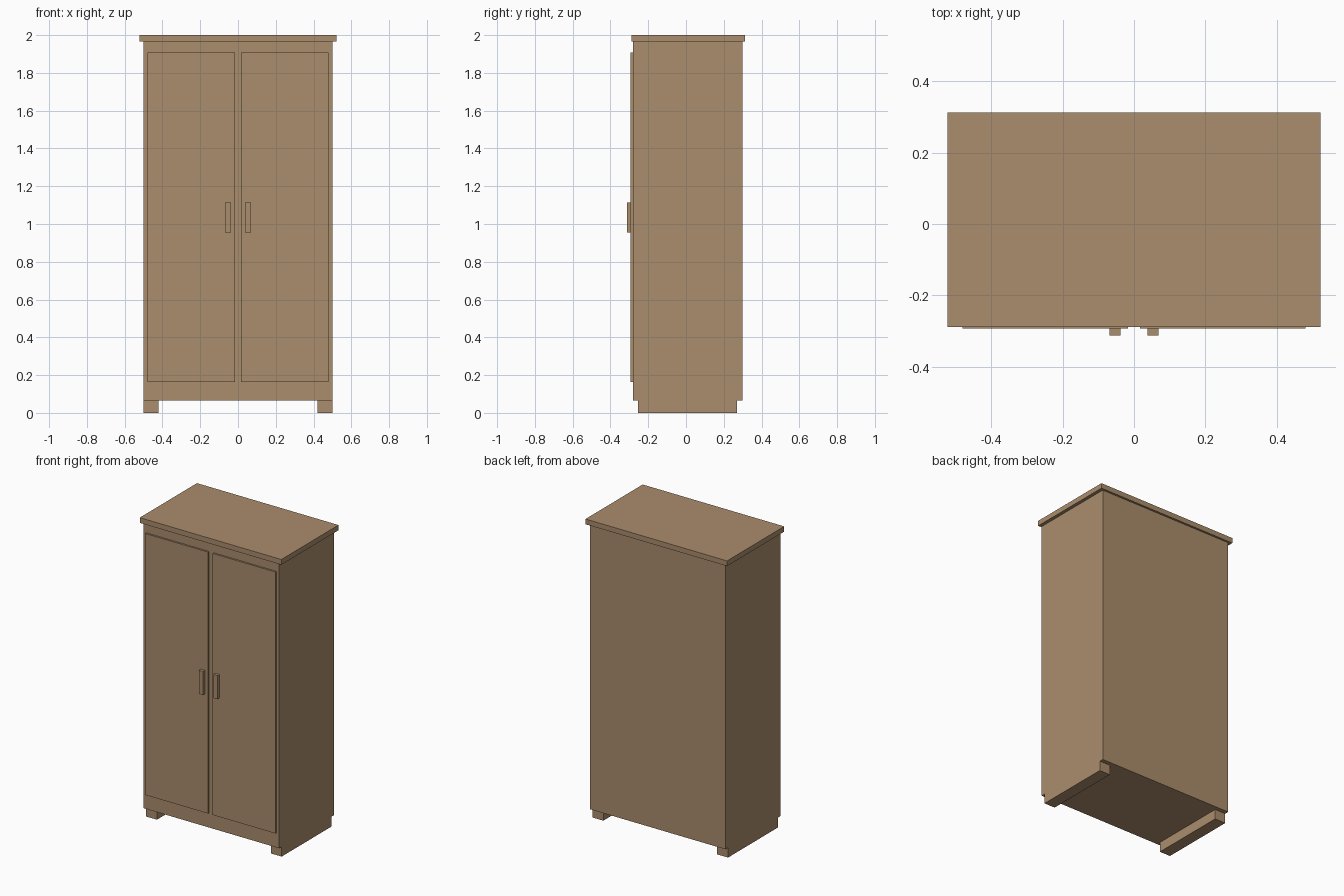
import bpy
import bmesh

if "Cube" in bpy.data.objects:
    bpy.data.objects.remove(bpy.data.objects["Cube"])

wood = bpy.data.materials.new("light_brown_wood")
wood.diffuse_color = (0.402, 0.266, 0.150, 1.0)
wood.use_nodes = True
wood.node_tree.nodes["Principled BSDF"].inputs["Base Color"].default_value = wood.diffuse_color


def box(name, x, y, z):
    """Axis-aligned box from (min, max) ranges."""
    bm = bmesh.new()
    bmesh.ops.create_cube(bm, size=1.0)
    for v in bm.verts:
        v.co = [r[0] if c < 0 else r[1] for c, r in zip(v.co, (x, y, z))]
    mesh = bpy.data.meshes.new(name)
    bm.to_mesh(mesh)
    bm.free()
    mesh.materials.append(wood)
    obj = bpy.data.objects.new(name, mesh)
    bpy.context.collection.objects.link(obj)
    return obj


# Carcass and overhanging top
box("cabinet_body", (-0.5, 0.5), (-0.281, 0.299), (0.066, 1.965))
box("top_board", (-0.522, 0.522), (-0.289, 0.313), (1.965, 2.0))

# Paired parts: runner feet, doors and handles
for side, s in (("left", -1), ("right", 1)):
    def pair(name, x0, x1, y, z):
        box(f"{side}_{name}", sorted((s * x0, s * x1)), y, z)

    pair("foot", 0.42, 0.5, (-0.254, 0.271), (0.0, 0.066))
    pair("door", 0.017, 0.48, (-0.293, -0.281), (0.164, 1.907))
    pair("handle", 0.038, 0.068, (-0.313, -0.293), (0.956, 1.113))
